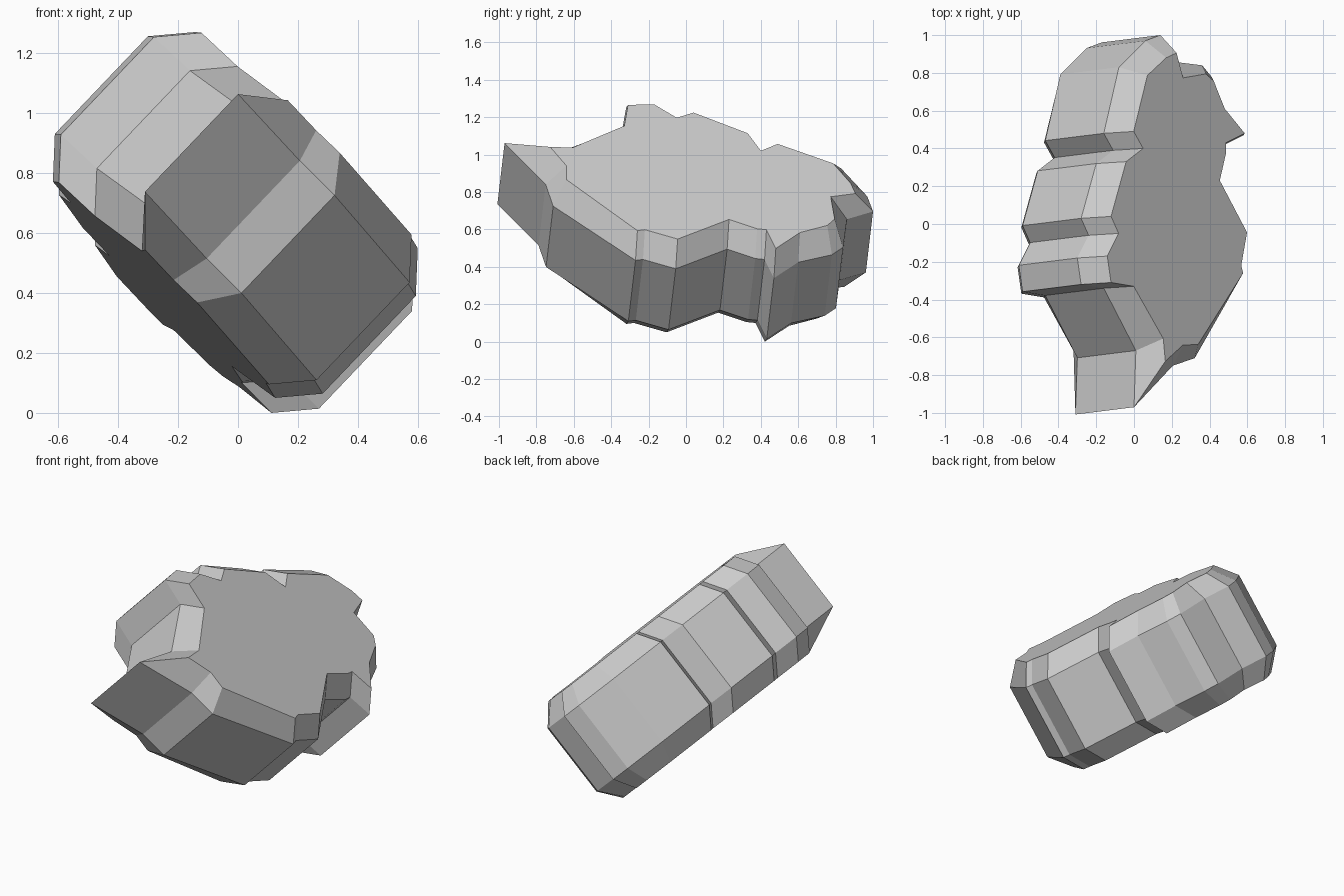
import bpy, bmesh
from mathutils import Vector

if "Cube" in bpy.data.objects:
    bpy.data.objects.remove(bpy.data.objects["Cube"])

# Tilted slab: the rim lies in the plane n.p = D
n = Vector((0.687, 0.085, 0.721)).normalized()
D = 0.68
WALL, RISE, PULL = 0.451, 0.12, 0.105

# Chipped outline: upper side as (x, y), lower side as (y, z)
upper = [(0, -.97), (.01, -.67), (-.16, -.34), (-.28, -.32), (-.30, -.18),
         (-.24, -.06), (-.28, .03), (-.20, .32), (-.11, .39), (-.16, .48),
         (-.08, .83), (.06, .97), (.14, 1.0)]
lower = [(.86, .65), (.84, .50), (.78, .46), (.60, .42), (.47, .335),
         (.42, .435), (.37, .44), (.22, .49), (-.055, .385), (-.23, .435),
         (-.27, .43), (-.71, .72), (-.75, .835)]


def from_xy(x, y):
    return Vector((x, y, (D - n.x * x - n.y * y) / n.z))


def from_yz(y, z):
    return Vector(((D - n.y * y - n.z * z) / n.x, y, z))


rim = [from_xy(*p) for p in upper] + [from_yz(*p) for p in lower]


# Bevel: pull each rim point towards a central spine
def inset(i, p):
    c = from_xy(.15, max(-.55, min(.65, p.y)))
    return p + (c - p).normalized() * (.27 if i == 0 else PULL)


inner = [inset(i, p) for i, p in enumerate(rim)]

# Four rings: top cap, wall top, wall bottom, bottom cap
levels = [(inner, RISE), (rim, 0), (rim, -WALL), (inner, -WALL - RISE)]
bm = bmesh.new()
rings = [[bm.verts.new(p + n * h) for p in loop] for loop, h in levels]
count = len(rim)
for a, b in zip(rings, rings[1:]):
    for i in range(count):
        j = (i + 1) % count
        bm.faces.new((a[i], a[j], b[j], b[i]))
bm.faces.new(rings[0])
bm.faces.new(rings[-1][::-1])
bmesh.ops.recalc_face_normals(bm, faces=bm.faces)

# Stand on the ground
low = min(v.co.z for v in bm.verts)
bmesh.ops.translate(bm, verts=bm.verts, vec=(0, 0, -low))

mesh = bpy.data.meshes.new("rock_slab")
bm.to_mesh(mesh)
bm.free()
bpy.context.collection.objects.link(bpy.data.objects.new("rock_slab", mesh))
